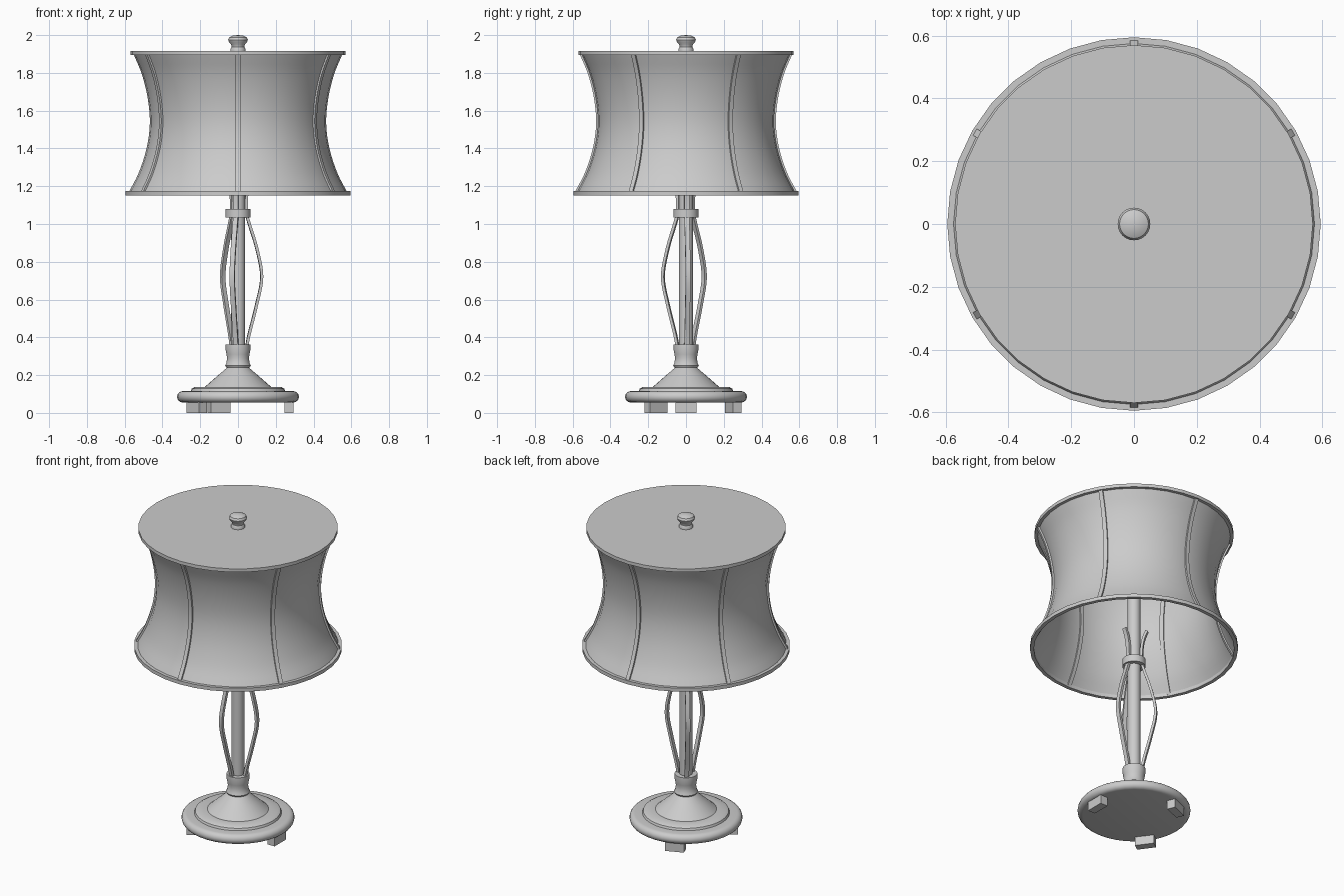
import bpy, bmesh, math
from mathutils import Vector

if "Cube" in bpy.data.objects:
    bpy.data.objects.remove(bpy.data.objects["Cube"])


def finish(name, bm, smooth=True):
    bmesh.ops.recalc_face_normals(bm, faces=bm.faces[:])
    me = bpy.data.meshes.new(name)
    bm.to_mesh(me)
    bm.free()
    ob = bpy.data.objects.new(name, me)
    bpy.context.collection.objects.link(ob)
    if smooth:
        bpy.ops.object.select_all(action='DESELECT')
        ob.select_set(True)
        bpy.context.view_layer.objects.active = ob
        bpy.ops.object.shade_smooth_by_angle(angle=math.radians(35))
    return ob


def spline(pts, n=5):
    """Smooth curve through (r, z) points."""
    p = [Vector(q) for q in pts]
    p = [2 * p[0] - p[1]] + p + [2 * p[-1] - p[-2]]
    out = []
    for a, b, c, d in zip(p, p[1:], p[2:], p[3:]):
        for i in range(n):
            t = i / n
            out.append(0.5 * (2 * b + (c - a) * t + (2 * a - 5 * b + 4 * c - d) * t * t
                              + (3 * b - a - 3 * c + d) * t ** 3))
    return out + [p[-2]]


def lathe(name, profile, sides=36, closed=False):
    """Revolve an (r, z) profile around z."""
    bm = bmesh.new()
    rings = []
    for r, z in profile:
        if r < 1e-5:
            rings.append([bm.verts.new((0, 0, z))] * sides)
        else:
            rings.append([bm.verts.new((r * math.cos(2 * math.pi * i / sides),
                                        r * math.sin(2 * math.pi * i / sides), z))
                          for i in range(sides)])
    if closed:
        rings.append(rings[0])
    for lo, hi in zip(rings, rings[1:]):
        for i in range(sides):
            j = (i + 1) % sides
            bm.faces.new(list(dict.fromkeys((lo[i], lo[j], hi[j], hi[i]))))
    return finish(name, bm)


def strip(name, path, angle, width, thick):
    """Sweep a rectangular bar along an (r, z) path in the plane at an angle."""
    bm = bmesh.new()
    a = math.radians(angle)
    out, side = Vector((math.cos(a), math.sin(a), 0)), Vector((-math.sin(a), math.cos(a), 0))
    rings = []
    for i, p in enumerate(path):
        t = (path[min(i + 1, len(path) - 1)] - path[max(i - 1, 0)]).normalized()
        nrm = Vector((t.y, -t.x)) * thick / 2
        ring = []
        for sn, sw in ((-1, -1), (1, -1), (1, 1), (-1, 1)):
            q = p + nrm * sn
            ring.append(bm.verts.new(out * q.x + side * sw * width / 2 + Vector((0, 0, q.y))))
        rings.append(ring)
    for lo, hi in zip(rings, rings[1:]):
        for i in range(4):
            j = (i + 1) % 4
            bm.faces.new((lo[i], lo[j], hi[j], hi[i]))
    bm.faces.new(rings[0])
    bm.faces.new(rings[-1])
    return finish(name, bm)


# Base: rounded plate, step, cone and socket collar
edge = [(0.293 + 0.03 * math.cos(t), 0.085 + 0.03 * math.sin(t))
        for t in [math.radians(-90 + 22.5 * i) for i in range(9)]]
lathe("base", [(0, 0.055)] + edge + [(0.25, 0.115), (0.245, 0.128), (0.23, 0.137), (0.175, 0.138),
      (0.11, 0.195), (0.055, 0.242), (0, 0.242)])
lathe("base_collar", [(0, 0.24), (0.062, 0.24), (0.068, 0.25), (0.061, 0.265), (0.058, 0.29),
      (0.061, 0.31), (0.066, 0.335), (0.065, 0.362), (0, 0.362)])

# Feet under the base
for i, deg in enumerate((0, 112, 216)):
    bm = bmesh.new()
    bmesh.ops.create_cube(bm, size=1)
    for v in bm.verts:
        v.co = Vector((v.co.x * 0.05, v.co.y * 0.112, v.co.z * 0.06)) + Vector((0.27, 0, 0.03))
    foot = finish(f"foot_{i + 1}", bm, False)
    foot.rotation_euler.z = math.radians(deg)

# Central pole and the ring that gathers the bars
lathe("pole", [(0, 0.35), (0.037, 0.35), (0.037, 1.9), (0, 1.9)], 24)
lathe("pole_ring", [(0.04, 1.035), (0.066, 1.035), (0.066, 1.08), (0.04, 1.08)], 32, True)

# Three bowed bars with flared tips
bow = spline([(0.046, 0.35), (0.06, 0.42), (0.098, 0.57), (0.126, 0.72), (0.1, 0.87),
              (0.06, 1.0), (0.045, 1.06), (0.046, 1.15), (0.056, 1.21), (0.075, 1.26)])
for i, deg in enumerate((5, 130, 256)):
    strip(f"bowed_bar_{i + 1}", bow, deg, 0.026, 0.015)

# Waisted shade with six ribs, closed top and bottom rim
wall = spline([(0.58, 1.165), (0.526, 1.27), (0.484, 1.4), (0.467, 1.53),
               (0.477, 1.66), (0.508, 1.79), (0.553, 1.9)], 4)
lathe("shade", [tuple(p) for p in wall])
for i in range(6):
    strip(f"shade_rib_{i + 1}", wall, 30 + 60 * i, 0.024, 0.018)
lathe("shade_top", [(0, 1.895), (0.57, 1.895), (0.57, 1.916), (0, 1.916)])
lathe("shade_bottom_rim", [(0.573, 1.152), (0.595, 1.152), (0.595, 1.174), (0.573, 1.174)], 36, True)

# Finial knob
lathe("finial", [(0, 1.91), (0.04, 1.91), (0.041, 1.925), (0.034, 1.938), (0.036, 1.95), (0.048, 1.963),
      (0.052, 1.975), (0.046, 1.988), (0.028, 1.997), (0, 2.0)], 24)
